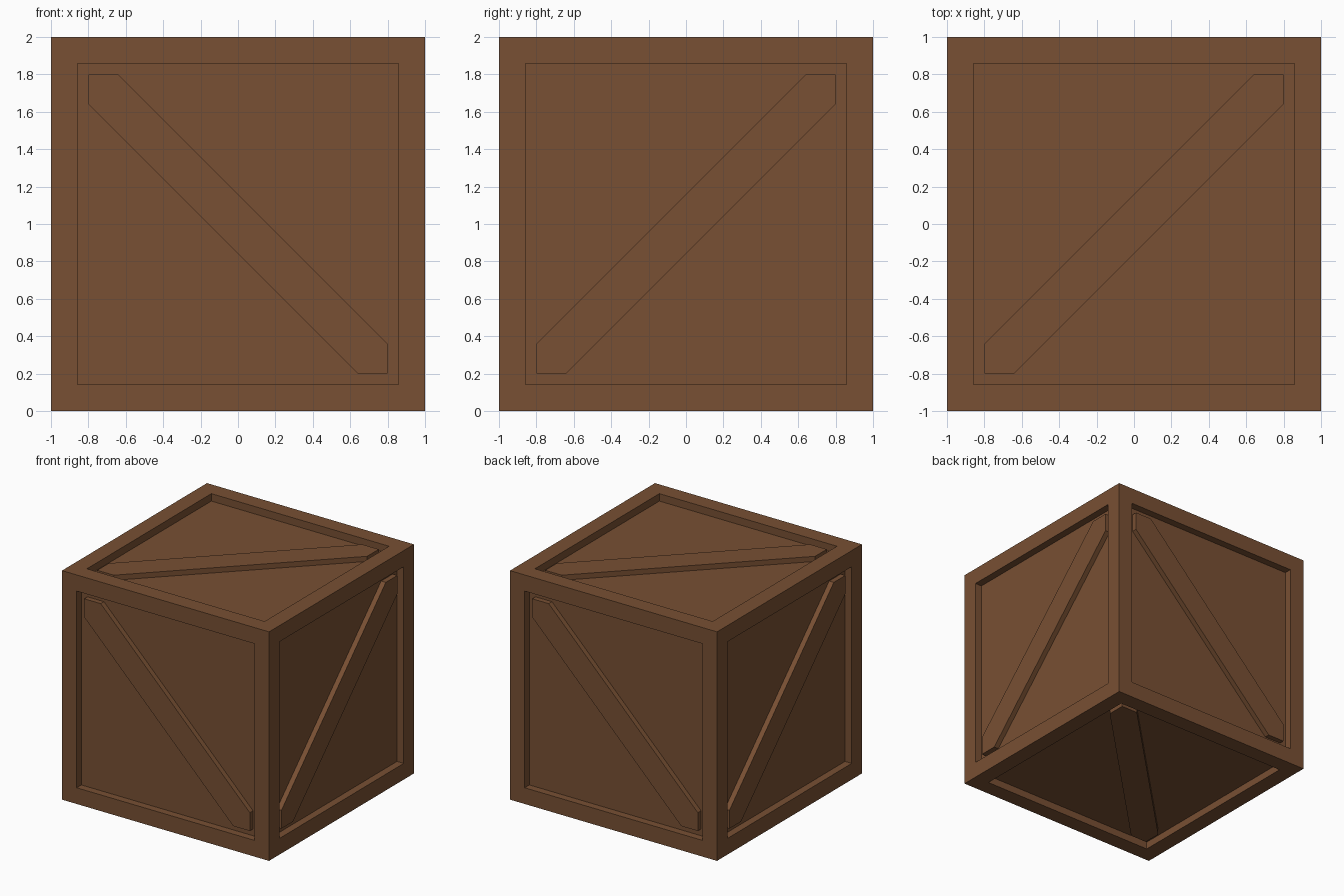
import bpy, bmesh
from mathutils import Vector

if "Cube" in bpy.data.objects:
    bpy.data.objects.remove(bpy.data.objects["Cube"])

HALF = 1.0        # half the crate size
BORDER = 0.2      # width of the frame boards
PANEL_DEPTH = 0.065
BRACE_DEPTH = 0.02
BRACE = 0.16      # corner cut of each brace

wood = bpy.data.materials.new("brown_wood")
wood.diffuse_color = (0.188, 0.080, 0.033, 1)
wood.use_nodes = True
wood.node_tree.nodes["Principled BSDF"].inputs["Base Color"].default_value = wood.diffuse_color


def add_object(name, bm):
    bmesh.ops.recalc_face_normals(bm, faces=bm.faces)
    mesh = bpy.data.meshes.new(name)
    bm.to_mesh(mesh)
    bm.free()
    mesh.materials.append(wood)
    obj = bpy.data.objects.new(name, mesh)
    obj.location.z = HALF
    bpy.context.collection.objects.link(obj)
    return obj


# Crate body: frame boards around a sunken panel on every side
bm = bmesh.new()
bmesh.ops.create_cube(bm, size=2 * HALF)
panels = bm.faces[:]
bmesh.ops.inset_individual(bm, faces=panels, thickness=BORDER)
for face in panels:
    inward = -face.normal.copy() * PANEL_DEPTH
    sunk = bmesh.ops.extrude_discrete_faces(bm, faces=[face])["faces"][0]
    bmesh.ops.translate(bm, verts=sunk.verts, vec=inward)
add_object("crate_frame_and_panels", bm)


# Diagonal brace, running along +u +v on a side facing u x v
def add_brace(name, u, v):
    u, v = Vector(u), Vector(v)
    n = u.cross(v)
    a = HALF - BORDER
    b = a - BRACE
    outline = [(-a, -a), (-b, -a), (a, b), (a, a), (b, a), (-a, -b)]
    bm = bmesh.new()
    base = n * (HALF - PANEL_DEPTH)
    face = bm.faces.new([bm.verts.new(u * p + v * q + base) for p, q in outline])
    top = bmesh.ops.extrude_face_region(bm, geom=[face], use_keep_orig=True)["geom"]
    bmesh.ops.translate(bm, vec=n * (PANEL_DEPTH - BRACE_DEPTH),
                        verts=[e for e in top if isinstance(e, bmesh.types.BMVert)])
    add_object(name, bm)


X, Y, Z = (1, 0, 0), (0, 1, 0), (0, 0, 1)
add_brace("front_brace", Z, (-1, 0, 0))
add_brace("back_brace", Z, X)
add_brace("right_brace", Y, Z)
add_brace("left_brace", (0, -1, 0), Z)
add_brace("top_brace", X, Y)
add_brace("bottom_brace", Y, X)
